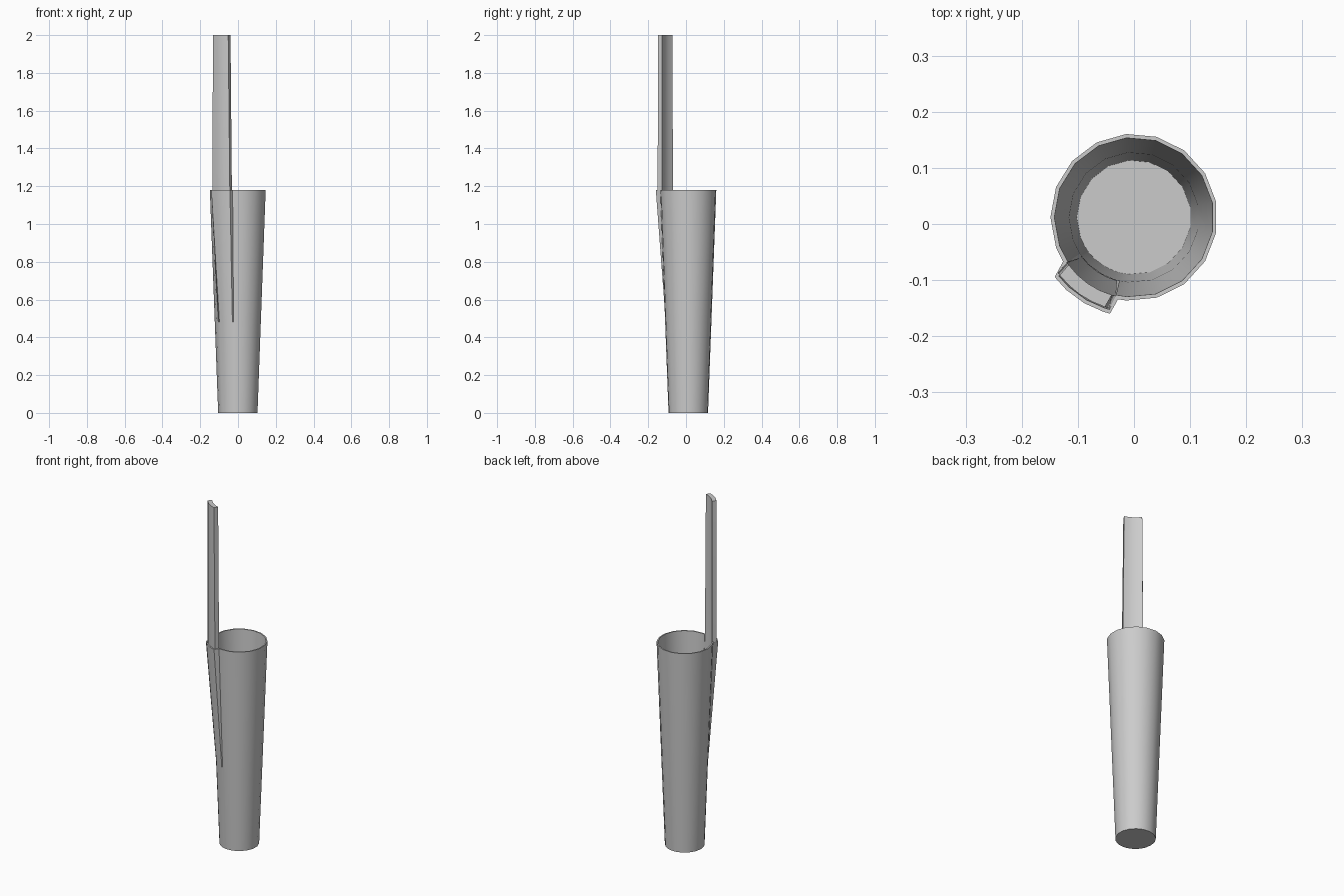
import bpy, bmesh
from math import radians, cos, sin

old = bpy.data.objects.get("Cube")
if old:
    bpy.data.objects.remove(old, do_unlink=True)

SIDES = 17
CENTRE_Y = 0.012
RIM = 1.18       # height of the cup rim
MERGE = 0.48     # height where the pocket melts into the cup
POCKET = (217, 227, 240, 252, 256)

grey = bpy.data.materials.new("grey")
grey.use_nodes = True
grey.diffuse_color = (0.6, 0.6, 0.6, 1)
grey.node_tree.nodes["Principled BSDF"].inputs["Base Color"].default_value = (0.6, 0.6, 0.6, 1)


def loft(name, rings):
    """Skin rings of (radius, angle) points, each at its height, and cap the ends."""
    bm = bmesh.new()
    loops = []
    for z, ring in rings:
        loops.append([bm.verts.new((r * cos(radians(a)), CENTRE_Y + r * sin(radians(a)), z))
                      for r, a in ring])
    for low, high in zip(loops, loops[1:]):
        for i in range(len(low)):
            j = (i + 1) % len(low)
            bm.faces.new((low[i], low[j], high[j], high[i]))
    bm.faces.new(loops[0][::-1])
    bm.faces.new(loops[-1])
    bmesh.ops.recalc_face_normals(bm, faces=bm.faces)
    mesh = bpy.data.meshes.new(name)
    bm.to_mesh(mesh)
    bm.free()
    mesh.materials.append(grey)
    obj = bpy.data.objects.new(name, mesh)
    bpy.context.collection.objects.link(obj)
    bpy.ops.object.select_all(action='DESELECT')
    bpy.context.view_layer.objects.active = obj
    obj.select_set(True)
    bpy.ops.object.shade_smooth_by_angle(angle=radians(30))


def cup_ring(radius, bulge=0.0, inset=0):
    """Polygon outline whose front right part is pushed out into a pocket."""
    step = 360 / SIDES
    points = [(radius, 180 + step * k) for k in range(2)]
    points.append((radius, 212 + inset))
    points += [(radius + bulge, min(max(a, 216 + inset), 257 - inset)) for a in POCKET]
    points.append((radius, 259 - inset))
    points += [(radius, 180 + step * k) for k in range(4, SIDES)]
    return points


def cone(z):
    """Outer radius of the plain cup at a height."""
    return 0.105 + 0.044 * z / RIM


# Cup with its pocket: outside up to the rim, then down the inside to the floor
WALL = 0.007
loft("cup", [
    (0, cup_ring(cone(0))),
    (MERGE, cup_ring(cone(MERGE))),
    (RIM, cup_ring(cone(RIM), 0.028)),
    (RIM, cup_ring(cone(RIM) - WALL, 0.028, 2)),
    (MERGE, cup_ring(cone(MERGE) - WALL, 0, 2)),
    (0.008, cup_ring(cone(0) - 0.003, 0, 2)),
])


def stick_ring(inner, outer, start, end, count=5):
    """Curved bar section between two radii."""
    angles = [start + (end - start) * k / (count - 1) for k in range(count)]
    front = [(outer, a + 2 * (1 - 2 * k / (count - 1))) for k, a in enumerate(angles)]
    return front + [(inner, a) for a in reversed(angles)]


# Curved stick: a wedge in the pocket, then a tall tapering bar
loft("stick", [
    (MERGE + 0.03, stick_ring(cone(MERGE) - 0.006, cone(MERGE) - 0.004, 216, 255)),
    (RIM, stick_ring(0.144, 0.168, 214, 257)),
    (2.0, stick_ring(0.144, 0.168, 216, 254)),
])
